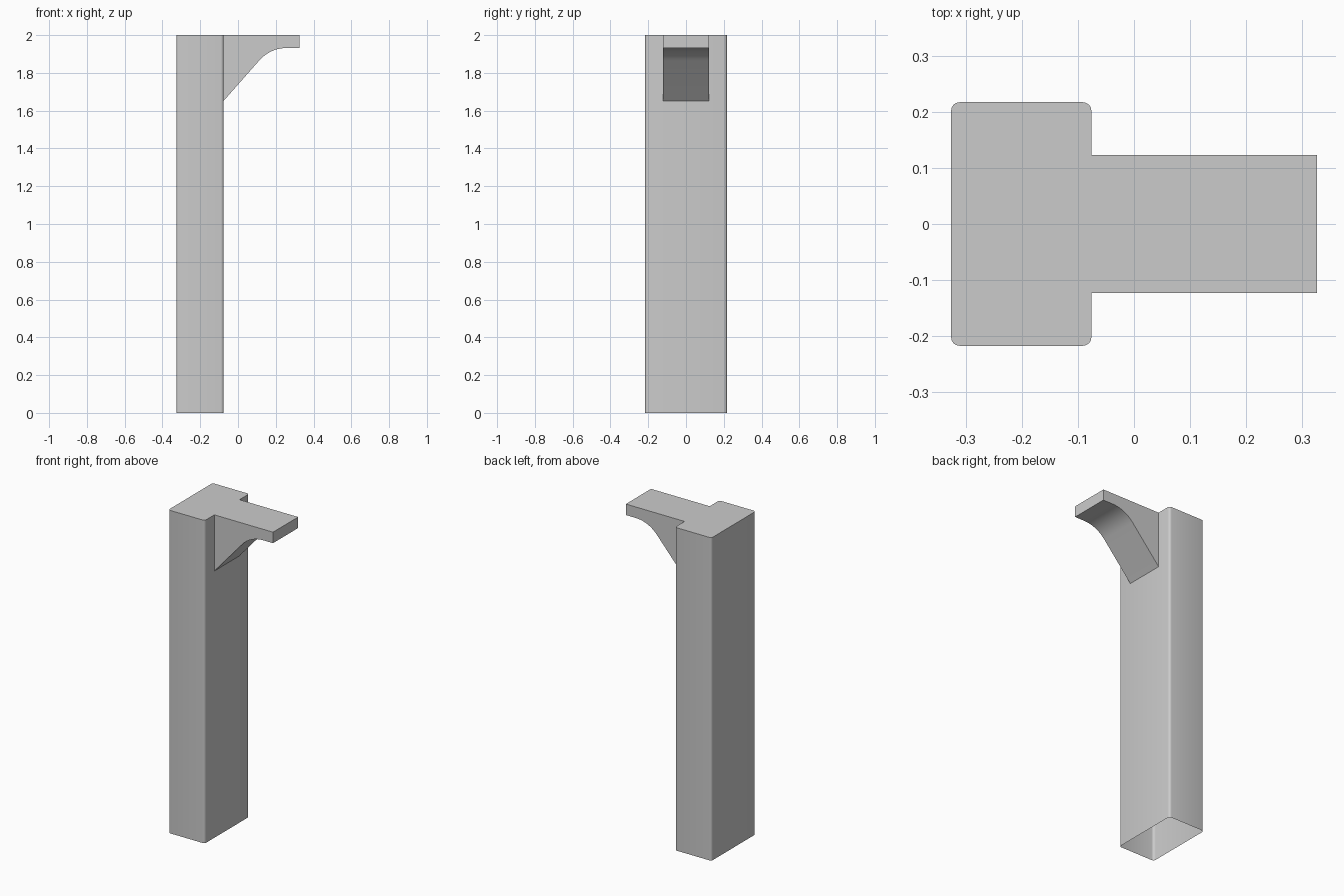
import bpy, bmesh
from math import sin, cos, pi, radians
from mathutils import Vector

if "Cube" in bpy.data.objects:
    bpy.data.objects.remove(bpy.data.objects["Cube"])

X0, X1, X2 = -0.326, -0.076, 0.326   # column back, column front, shelf tip
HALF_Y, ARM_Y, TOP, R = 0.217, 0.123, 2.0, 0.015


def extrude_profile(name, points, offset, skip=()):
    """Sweep a closed profile along offset; side indices in skip or 'start' stay open."""
    bm = bmesh.new()
    a = [bm.verts.new(p) for p in points]
    b = [bm.verts.new(Vector(p) + Vector(offset)) for p in points]
    n = len(points)
    for i in range(n):
        if i not in skip:
            j = (i + 1) % n
            bm.faces.new((a[i], a[j], b[j], b[i]))
    bm.faces.new(b)
    if "start" not in skip:
        bm.faces.new(a[::-1])
    mesh = bpy.data.meshes.new(name)
    bm.to_mesh(mesh)
    bm.free()
    ob = bpy.data.objects.new(name, mesh)
    bpy.context.collection.objects.link(ob)
    bpy.ops.object.select_all(action='DESELECT')
    ob.select_set(True)
    bpy.context.view_layer.objects.active = ob
    bpy.ops.object.shade_smooth_by_angle(angle=radians(30))
    return ob


# Hollow column with softened upright corners, open underneath
outline = []
corners = [(X1 - R, HALF_Y - R), (X0 + R, HALF_Y - R),
           (X0 + R, -HALF_Y + R), (X1 - R, -HALF_Y + R)]
for k, (cx, cy) in enumerate(corners):
    for s in range(5):
        t = (k + s / 4) * pi / 2
        outline.append((cx + R * cos(t), cy + R * sin(t), 0))
extrude_profile("column", outline, (0, 0, TOP), skip=("start",))

# Bracket arm: sloped brace curving into a thin shelf, open where it meets the column
start, knee, end = Vector((0.112, 1.865)), Vector((0.172, 1.932)), Vector((0.262, 1.932))
side = [(X1, 1.652)]
for s in range(13):
    t = s / 12
    side.append(tuple(start * (1 - t) ** 2 + knee * 2 * t * (1 - t) + end * t * t))
side += [(X2, 1.932), (X2, TOP), (X1, TOP)]
# Profile runs so that sweeping towards +y gives outward faces
points = [(x, -ARM_Y, z) for x, z in reversed(side)]
extrude_profile("bracket_arm", points, (0, 2 * ARM_Y, 0), skip=(len(points) - 1,))
